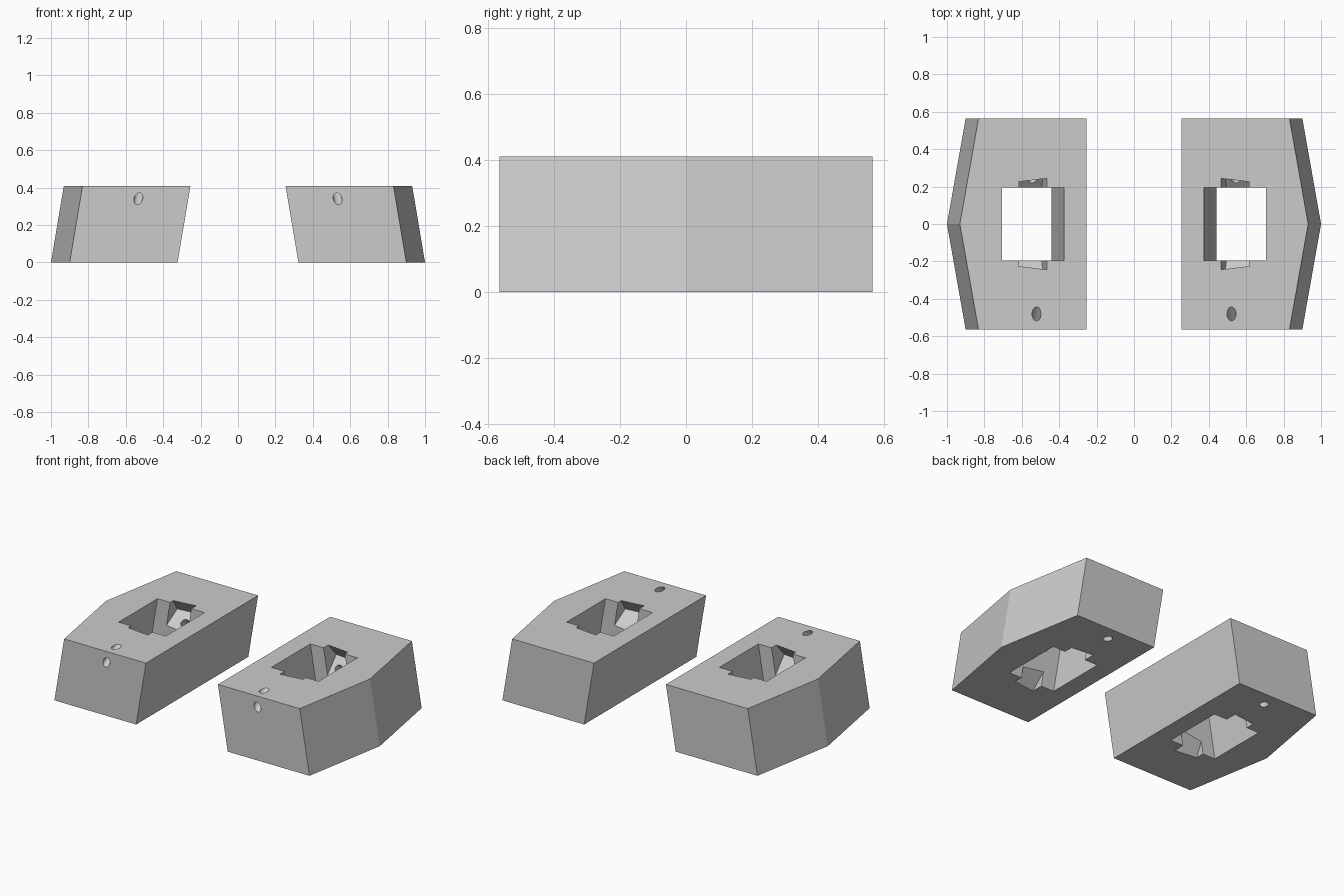
import bpy, bmesh
from mathutils import Vector

if "Cube" in bpy.data.objects:
    bpy.data.objects.remove(bpy.data.objects["Cube"])

HEIGHT, LEAN = 0.41, 0.168


def finish(bm, name):
    # every part leans inward with height
    for v in bm.verts:
        v.co.x -= LEAN * v.co.z
    bmesh.ops.recalc_face_normals(bm, faces=bm.faces)
    mesh = bpy.data.meshes.new(name)
    bm.to_mesh(mesh)
    bm.free()
    ob = bpy.data.objects.new(name, mesh)
    bpy.context.collection.objects.link(ob)
    return ob


def prism(name, points, extrusion):
    bm = bmesh.new()
    face = bm.faces.new([bm.verts.new(p) for p in points])
    moved = bmesh.ops.extrude_face_region(bm, geom=[face])["geom"]
    for v in moved:
        if isinstance(v, bmesh.types.BMVert):
            v.co += Vector(extrusion)
    return finish(bm, name)


def drill(name, a, b, radius=0.024):
    a, b = Vector(a), Vector(b)
    bm = bmesh.new()
    bmesh.ops.create_cone(bm, cap_ends=True, segments=20, radius1=radius,
                          radius2=radius, depth=(b - a).length)
    rot = (b - a).to_track_quat('Z', 'Y')
    for v in bm.verts:
        v.co = rot @ v.co + (a + b) / 2
    return finish(bm, name)


# Block with a pointed outer side
outline = [(0.323, -0.565), (0.90, -0.565), (1.0, 0), (0.90, 0.565), (0.323, 0.565)]
block = prism("side_block", [(x, y, 0) for x, y in outline], (0, 0, HEIGHT))

# Rectangular window
window = [(0.442, -0.196), (0.774, -0.196), (0.774, 0.196), (0.442, 0.196)]
cutters = [prism("window_cutter", [(x, y, -0.1) for x, y in window], (0, 0, 0.7))]

# Angled screw pockets and diagonal holes at both ends
upper = [(0.10, 0.50), (0.17, 0.50), (0.30, 0.33), (0.17, 0.225), (0.10, 0.225)]
lower = [(0.10, -0.05), (0.303, -0.05), (0.17, 0.13), (0.10, 0.13)]
for s in (-1, 1):
    for label, profile in (("upper", upper), ("lower", lower)):
        cutters.append(prism(label + "_pocket_cutter",
                             [(0.535, s * (y + 0.005), z) for y, z in profile],
                             (0.15, -s * 0.018, 0)))
    cutters.append(drill("corner_hole_cutter", (0.59, s * 0.4436, 0.44), (0.59, s * 0.6257, 0.29)))
    cutters.append(drill("screw_hole_cutter", (0.59, s * 0.511, -0.05), (0.59, s * 0.22, 0.304)))

bpy.context.view_layer.objects.active = block
for cutter in cutters:
    cutter.hide_render = True
    mod = block.modifiers.new("cut", 'BOOLEAN')
    mod.operation, mod.solver, mod.object = 'DIFFERENCE', 'EXACT', cutter
    bpy.ops.object.modifier_apply(modifier=mod.name)
    bpy.data.objects.remove(cutter)

# Opposite block
block.modifiers.new("mirror", 'MIRROR')
